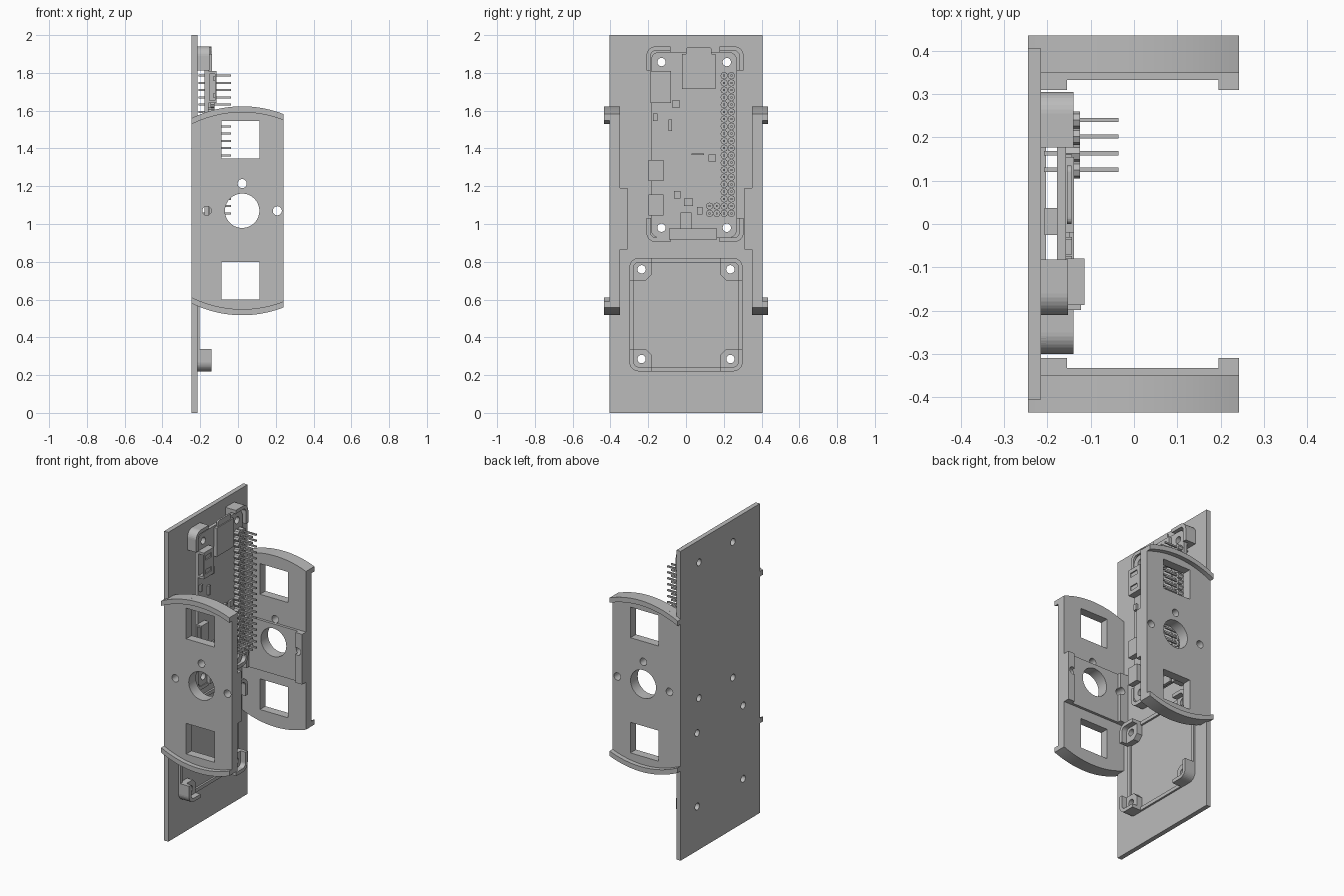
import bpy, bmesh, math
from mathutils import Matrix, Vector

if "Cube" in bpy.data.objects:
    bpy.data.objects.remove(bpy.data.objects["Cube"], do_unlink=True)

grey = bpy.data.materials.new("neutral_grey")
grey.use_nodes = True
COLOUR = (0.5, 0.5, 0.5, 1)
grey.diffuse_color = COLOUR
grey.node_tree.nodes["Principled BSDF"].inputs["Base Color"].default_value = COLOUR


def finish(name, bm):
    bmesh.ops.recalc_face_normals(bm, faces=bm.faces)
    mesh = bpy.data.meshes.new(name)
    bm.to_mesh(mesh)
    bm.free()
    mesh.materials.append(grey)
    obj = bpy.data.objects.new(name, mesh)
    bpy.context.collection.objects.link(obj)
    return obj


def add_box(bm, x, y, z):
    """Box from three (low, high) ranges."""
    size = [b[1] - b[0] for b in (x, y, z)]
    mid = Vector([(b[0] + b[1]) / 2 for b in (x, y, z)])
    bmesh.ops.create_cube(bm, size=1, matrix=Matrix.Translation(mid) @ Matrix.Diagonal((*size, 1)))


def add_rod(bm, axis, centre, radius, length, sides=32):
    turn = Matrix.Rotation(math.pi / 2, 4, "Y" if axis == "x" else "X")
    bmesh.ops.create_cone(bm, cap_ends=True, segments=sides, radius1=radius, radius2=radius,
                          depth=length, matrix=Matrix.Translation(centre) @ turn)


def add_prism(bm, points, axis, low, high):
    """Extrude a (y, z) outline along x, or an (x, z) outline along y."""
    place = (lambda p, d: (d, p[0], p[1])) if axis == "x" else (lambda p, d: (p[0], d, p[1]))
    a = [bm.verts.new(place(p, low)) for p in points]
    b = [bm.verts.new(place(p, high)) for p in points]
    bm.faces.new(a)
    bm.faces.new(b[::-1])
    for i in range(len(a)):
        j = (i + 1) % len(a)
        bm.faces.new((a[i], a[j], b[j], b[i]))


def box(name, x, y, z):
    bm = bmesh.new()
    add_box(bm, x, y, z)
    return finish(name, bm)


def prism(name, points, axis, low, high):
    bm = bmesh.new()
    add_prism(bm, points, axis, low, high)
    return finish(name, bm)


def activate(obj):
    bpy.ops.object.select_all(action="DESELECT")
    obj.select_set(True)
    bpy.context.view_layer.objects.active = obj


def cut(obj, bm):
    cutter = finish("cutter", bm)
    cutter.hide_render = True
    activate(obj)
    mod = obj.modifiers.new("cut", "BOOLEAN")
    mod.operation, mod.solver, mod.object = "DIFFERENCE", "EXACT", cutter
    bpy.ops.object.modifier_apply(modifier=mod.name)
    bpy.data.objects.remove(cutter, do_unlink=True)


def rounded(y, z, r, steps=6):
    """Rounded rectangle outline in the y-z plane."""
    pts = []
    corners = ((y[1], z[1], -1, -1), (y[0], z[1], 1, -1), (y[0], z[0], 1, 1), (y[1], z[0], -1, 1))
    for k, (cy, cz, sy, sz) in enumerate(corners):
        for i in range(steps + 1):
            t = (k + i / steps) * math.pi / 2
            pts.append((cy + sy * r + r * math.cos(t), cz + sz * r + r * math.sin(t)))
    return pts


# Mounting layout: (hole y values, hole z values)
BOARD_HOLES = [(y, z) for y in (-0.13, 0.216) for z in (0.98, 1.857)]
TRAY_HOLES = [(y, z) for y in (-0.235, 0.235) for z in (0.285, 0.76)]
HOLE = 0.022
PLATE_TOP = -0.215


def screw_holes(holes):
    bm = bmesh.new()
    for y, z in holes:
        add_rod(bm, "x", (-0.2, y, z), HOLE, 0.3)
    return bm


# Back plate
plate = box("back_plate", (-0.245, PLATE_TOP), (-0.405, 0.405), (0, 2))
cut(plate, screw_holes(BOARD_HOLES + TRAY_HOLES))


# Corner mounts: post with a hole and a raised lip around the outer corner
def corner_mounts(name, y, z, holes, size, seat, tops):
    for cy, sy, top in ((y[0], 1, tops[0]), (y[1], -1, tops[1])):
        for cz, sz in ((z[0], 1), (z[1], -1)):
            def arc(inset, r):
                c = inset + r
                return [(c - r * math.cos(t), c - r * math.sin(t))
                        for t in [i * math.pi / 16 for i in range(9)]]
            outer, inner = arc(0, 0.05), arc(0.023, 0.027)
            place = lambda pts: [(cy + sy * a, cz + sz * b) for a, b in pts]
            post = prism(name + "_post", place([(0, size)] + outer + [(size, 0), (size, size - 0.03),
                         (size - 0.03, size)]), "x", PLATE_TOP, seat)
            cut(post, screw_holes(holes))
            prism(name + "_lip", place([(0, size)] + outer + [(size, 0), (size, 0.023)]
                  + inner[::-1] + [(0.023, size)]), "x", seat, top)


corner_mounts("board_mount", (-0.21, 0.305), (0.905, 1.94), BOARD_HOLES, 0.128, -0.178, (-0.152, -0.14))
corner_mounts("tray_mount", (-0.3, 0.3), (0.22, 0.82), TRAY_HOLES, 0.118, -0.175, (-0.14, -0.14))

# Low tray rim
rim = prism("tray_rim", rounded((-0.3, 0.3), (0.22, 0.82), 0.05), "x", PLATE_TOP, -0.203)
bm = bmesh.new()
add_prism(bm, rounded((-0.278, 0.278), (0.243, 0.797), 0.03), "x", -0.23, -0.19)
cut(rim, bm)

# Side brackets with curved flanges
MID_X, MID_Z, ARC_R, HALF = 0.022, 1.07, 0.6, 0.553


def curve(x0, x1, drop, sign):
    pts = []
    for i in range(25):
        x = x0 + (x1 - x0) * i / 24
        z = HALF - ARC_R + math.sqrt(ARC_R ** 2 - (x - MID_X) ** 2) - drop
        pts.append((x, MID_Z + sign * z))
    return pts


for s, side in ((-1, "right"), (1, "left")):
    def span(a, b):
        return tuple(sorted((s * a, s * b)))
    body = bmesh.new()
    add_prism(body, curve(-0.222, 0.242, 0, 1) + curve(-0.222, 0.242, 0, -1)[::-1], "y", *span(0.349, 0.405))
    bracket = finish(side + "_bracket", body)
    pad = box(side + "_bracket_pad", (-0.22, 0.242), span(0.332, 0.349), (0.865, 1.19))
    tabs = [box(side + "_bracket_tab", x, span(0.309, 0.332), (0.865, 1.19))
            for x in ((-0.22, -0.155), (0.195, 0.242))]
    for part in [bracket, pad] + tabs:
        bm = bmesh.new()
        add_rod(bm, "y", (MID_X, s * 0.36, MID_Z), 0.091, 0.3, 64)
        for x, z in ((MID_X, 1.214), (0.208, MID_Z), (-0.165, MID_Z)):
            add_rod(bm, "y", (x, s * 0.36, z), 0.024, 0.3)
        for z in (0.7, 1.445):
            add_box(bm, (-0.087, 0.114), span(0.2, 0.5), (z - 0.099, z + 0.099))
        cut(part, bm)
    for sign, end in ((1, "upper"), (-1, "lower")):
        flange = prism(f"{side}_{end}_flange", curve(-0.245, 0.242, 0, sign)
                       + curve(-0.245, 0.242, 0.032, sign)[::-1], "y", *span(0.405, 0.435))
        activate(flange)
        bpy.ops.object.shade_smooth_by_angle()
    activate(bracket)
    bpy.ops.object.shade_smooth_by_angle()

# Circuit board
TOP = -0.157
board = prism("circuit_board", rounded((-0.186, 0.27), (0.927, 1.911), 0.045), "x", -0.178, TOP)
cut(board, screw_holes(BOARD_HOLES))

# Pin headers: faceted collars and long square pins
PITCH = 0.0384
collars, pins = bmesh.new(), bmesh.new()
spots = [(y, 1.056 + i * PITCH) for y in (0.202, 0.24) for i in range(20)]
spots += [(y, z) for y in (0.125, 0.163) for z in (1.056, 1.056 + PITCH)]
for y, z in spots:
    add_rod(collars, "x", (-0.141, y, z), 0.0195, 0.032, 8)
    add_box(pins, (-0.208, -0.036), (y - 0.005, y + 0.005), (z - 0.005, z + 0.005))
finish("header_collars", collars)
finish("header_pins", pins)

# Card slot and card
box("card_slot", (TOP, -0.138), (-0.02, 0.155), (1.715, 1.9))
prism("memory_card", rounded((0, 0.135), (1.8, 1.937), 0.015), "x", -0.155, -0.144)

# Video socket, open towards the front with two spring slots
video = box("video_socket", (TOP, -0.114), (-0.187, -0.08), (1.64, 1.81))
bm = bmesh.new()
add_box(bm, (-0.15, -0.121), (-0.2, -0.1), (1.655, 1.795))
for z in (1.68, 1.77):
    add_box(bm, (-0.13, -0.1), (-0.17, -0.11), (z - 0.014, z + 0.014))
cut(video, bm)

# Two small data sockets
for z in (1.1, 1.283):
    socket = box("data_socket", (TOP, -0.122), (-0.198, -0.12), (z - 0.056, z + 0.056))
    bm = bmesh.new()
    add_box(bm, (-0.15, -0.128), (-0.22, -0.14), (z - 0.046, z + 0.046))
    cut(socket, bm)

# Ribbon connector at the lower edge, and its support block
box("ribbon_connector", (TOP, -0.138), (-0.09, 0.165), (0.918, 0.975))
box("ribbon_latch", (TOP, -0.148), (-0.03, 0.03), (0.975, 1.06))
box("rear_block", (-0.207, -0.178), (-0.025, 0.037), (0.975, 1.06))

# Small chips: centre y, centre z, width, height
for y, z, w, h in ((-0.163, 1.565, 0.022, 0.04), (-0.083, 1.522, 0.018, 0.06), (-0.053, 1.635, 0.035, 0.042),
                   (0.14, 1.35, 0.04, 0.038), (0.063, 1.368, 0.066, 0.008), (-0.047, 1.155, 0.035, 0.042),
                   (0.014, 1.115, 0.048, 0.042), (0.073, 1.07, 0.03, 0.042)):
    box("chip", (TOP, -0.143), (y - w / 2, y + w / 2), (z - h / 2, z + h / 2))
